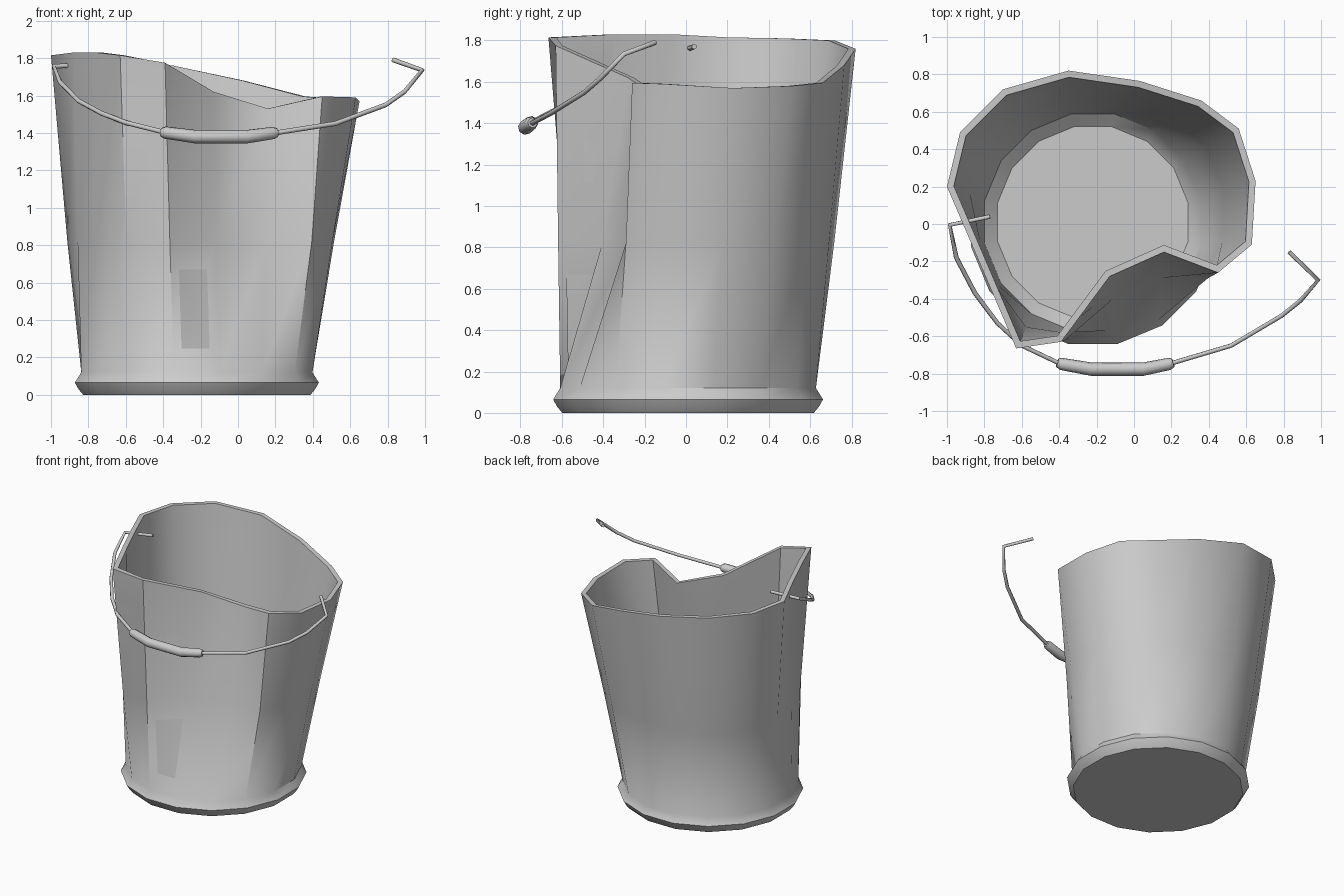
import bpy, bmesh, math
from mathutils import Vector

if "Cube" in bpy.data.objects:
    bpy.data.objects.remove(bpy.data.objects["Cube"])

# Bent rim outline, counter-clockwise from the right side (x, y, z)
RIM = [(0.65, 0.23, 1.57), (0.56, 0.51, 1.58), (0.36, 0.66, 1.595), (0.03, 0.765, 1.68),
       (-0.35, 0.82, 1.76), (-0.70, 0.72, 1.80), (-0.93, 0.49, 1.81), (-1.0, 0.2, 1.815),
       (-0.88, -0.08, 1.83), (-0.76, -0.36, 1.83), (-0.63, -0.665, 1.815), (-0.39, -0.63, 1.775),
       (-0.13, -0.28, 1.62), (0.16, -0.15, 1.53), (0.45, -0.26, 1.595), (0.63, -0.11, 1.59)]
N = len(RIM)
CX, CY = -0.22, 0.01


def circle(r, z):
    return [Vector((CX + r * math.cos((i + 0.5) * math.tau / N),
                    CY + r * math.sin((i + 0.5) * math.tau / N), z)) for i in range(N)]


def inset(ring, d):
    """Offset a ring inwards in plan, with mitred corners."""
    out = []
    for i, p in enumerate(ring):
        a = (p - ring[i - 1]).to_2d().normalized()
        b = (ring[(i + 1) % N] - p).to_2d().normalized()
        na, nb = Vector((-a.y, a.x)), Vector((-b.y, b.x))
        m = (na + nb).normalized()
        m *= d / max(m.dot(na), 0.6)
        out.append(Vector((p.x + m.x, p.y + m.y, p.z)))
    return out


def finish(name, bm, angle):
    bmesh.ops.recalc_face_normals(bm, faces=bm.faces)
    me = bpy.data.meshes.new(name)
    bm.to_mesh(me)
    bm.free()
    ob = bpy.data.objects.new(name, me)
    bpy.context.collection.objects.link(ob)
    bpy.ops.object.select_all(action='DESELECT')
    ob.select_set(True)
    bpy.context.view_layer.objects.active = ob
    bpy.ops.object.shade_smooth_by_angle(angle=math.radians(angle))
    return ob


def loft(name, rings, angle=40):
    """Skin a stack of rings and cap both ends."""
    bm = bmesh.new()
    vs = [[bm.verts.new(p) for p in r] for r in rings]
    n = len(vs[0])
    for a, b in zip(vs, vs[1:]):
        for i in range(n):
            j = (i + 1) % n
            bm.faces.new((a[i], a[j], b[j], b[i]))
    bm.faces.new(vs[0])
    bm.faces.new(vs[-1])
    return finish(name, bm, angle)


def tube(name, path, radii, sides):
    pts = [Vector(p) for p in path]
    rings, last = [], len(pts) - 1
    for i, p in enumerate(pts):
        t = (pts[min(i + 1, last)] - pts[max(i - 1, 0)]).normalized()
        u = t.cross(Vector((0, 0.6, -0.8))).normalized()
        v = t.cross(u)
        rings.append([p + radii[i] * (u * math.cos(k * math.tau / sides) +
                                      v * math.sin(k * math.tau / sides)) for k in range(sides)])
    return loft(name, rings, 65)


# Bucket: rolled foot, dented wall, rim lip, inner wall and floor
rim = [Vector(p) for p in RIM]
low = circle(0.63, 0.12)
mid = []
for i in range(N):
    t = 0.62 if 12 <= i <= 14 else 0.46
    p = low[i].lerp(rim[i], t)
    p.z = 0.82
    mid.append(p)
loft("bucket", [circle(0.62, 0.01 - 0.01), circle(0.645, 0.03), circle(0.665, 0.065), low, mid, rim,
                inset(rim, 0.035), inset(mid, 0.035), circle(0.59, 0.13), circle(0.52, 0.07)])

# Wire handle with a hook at each end
wire = [(-0.77, 0.04, 1.77), (-0.985, -0.005, 1.755), (-0.95, -0.18, 1.67), (-0.85, -0.37, 1.57),
        (-0.73, -0.53, 1.505), (-0.6, -0.65, 1.455), (-0.4, -0.745, 1.405), (-0.23, -0.775, 1.38),
        (0.05, -0.775, 1.38), (0.2, -0.745, 1.4), (0.52, -0.65, 1.45), (0.79, -0.49, 1.55),
        (0.89, -0.41, 1.62), (0.985, -0.3, 1.735), (0.83, -0.15, 1.79)]
tube("handle_wire", wire, [0.013] * len(wire), 6)

# Thick grip sleeve
grip = [(-0.41, -0.742, 1.405), (-0.39, -0.748, 1.402), (-0.23, -0.776, 1.38),
        (0.05, -0.776, 1.38), (0.19, -0.748, 1.4), (0.21, -0.742, 1.402)]
tube("handle_grip", grip, [0.024, 0.033, 0.036, 0.036, 0.033, 0.024], 8)
